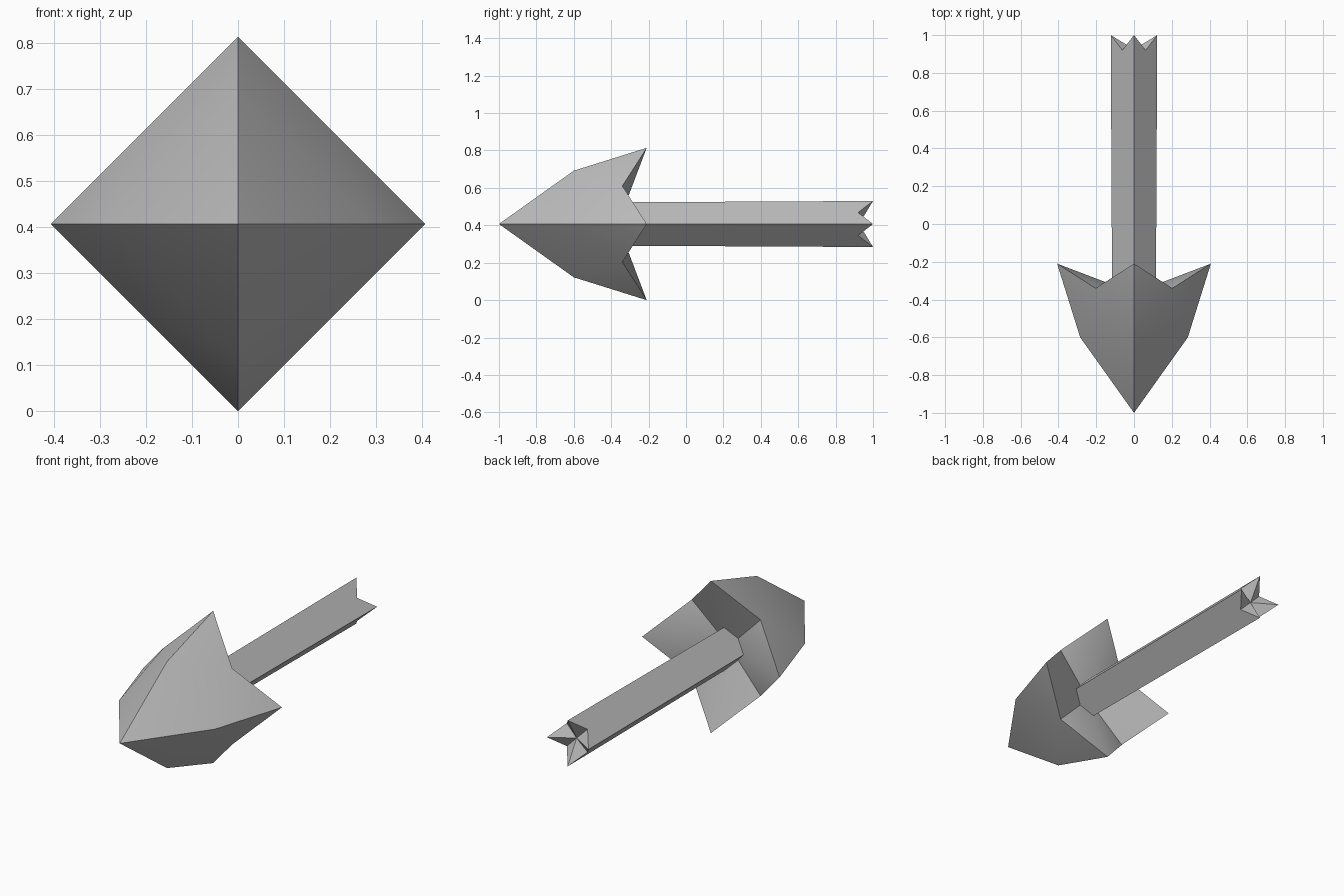
import bpy, bmesh, math

if "Cube" in bpy.data.objects:
    bpy.data.objects.remove(bpy.data.objects["Cube"], do_unlink=True)

AXIS_Z = 0.407   # height of the long axis

grey = bpy.data.materials.new("plain_grey")
grey.use_nodes = True
colour = (0.5, 0.5, 0.5, 1)
grey.diffuse_color = colour
grey.node_tree.nodes["Principled BSDF"].inputs["Base Color"].default_value = colour


def point(bm, radius, y):
    return [bm.verts.new((0, y, AXIS_Z))] * 4 if radius == 0 else [
        bm.verts.new((radius * math.cos(a), y, AXIS_Z + radius * math.sin(a)))
        for a in (k * math.pi / 2 for k in range(4))]


def notched_bar(name, front, corner, notch_y, centre_y):
    """Four-sided bar along y whose rear end is a four-pointed star."""
    bm = bmesh.new()
    start = [point(bm, r, y) for r, y in front]
    tips = point(bm, *corner)
    centre = point(bm, 0, centre_y)[0]
    notches = []
    for k in range(4):
        mid = (tips[k].co + tips[(k + 1) % 4].co) / 2
        notches.append(bm.verts.new((mid.x, notch_y, mid.z)))
    last = start[-1]
    for k in range(4):
        n = (k + 1) % 4
        if len(start) > 1:                       # pointed nose
            bm.faces.new((start[0][0], last[k], last[n]))
        bm.faces.new((last[k], notches[k], last[n]))
        bm.faces.new((last[k], tips[k], notches[k]))
        bm.faces.new((last[n], notches[k], tips[n]))
        bm.faces.new((centre, notches[k], tips[k]))
        bm.faces.new((centre, tips[n], notches[k]))
    if len(start) == 1:                          # flat hidden front end
        bm.faces.new(last)
    bmesh.ops.recalc_face_normals(bm, faces=bm.faces)
    mesh = bpy.data.meshes.new(name)
    bm.to_mesh(mesh)
    bm.free()
    mesh.materials.append(grey)
    obj = bpy.data.objects.new(name, mesh)
    bpy.context.collection.objects.link(obj)
    bpy.ops.object.select_all(action='DESELECT')
    obj.select_set(True)
    bpy.context.view_layer.objects.active = obj
    bpy.ops.object.shade_smooth_by_angle(angle=math.radians(30))
    return obj


# Barbed head with a hollow back, and a shaft with a notched tail
notched_bar("arrow_head", [(0, -1), (0.285, -0.6)], (0.407, -0.21), -0.34, -0.365)
notched_bar("arrow_shaft", [(0.116, -0.37)], (0.123, 1), 0.92, 0.925)
